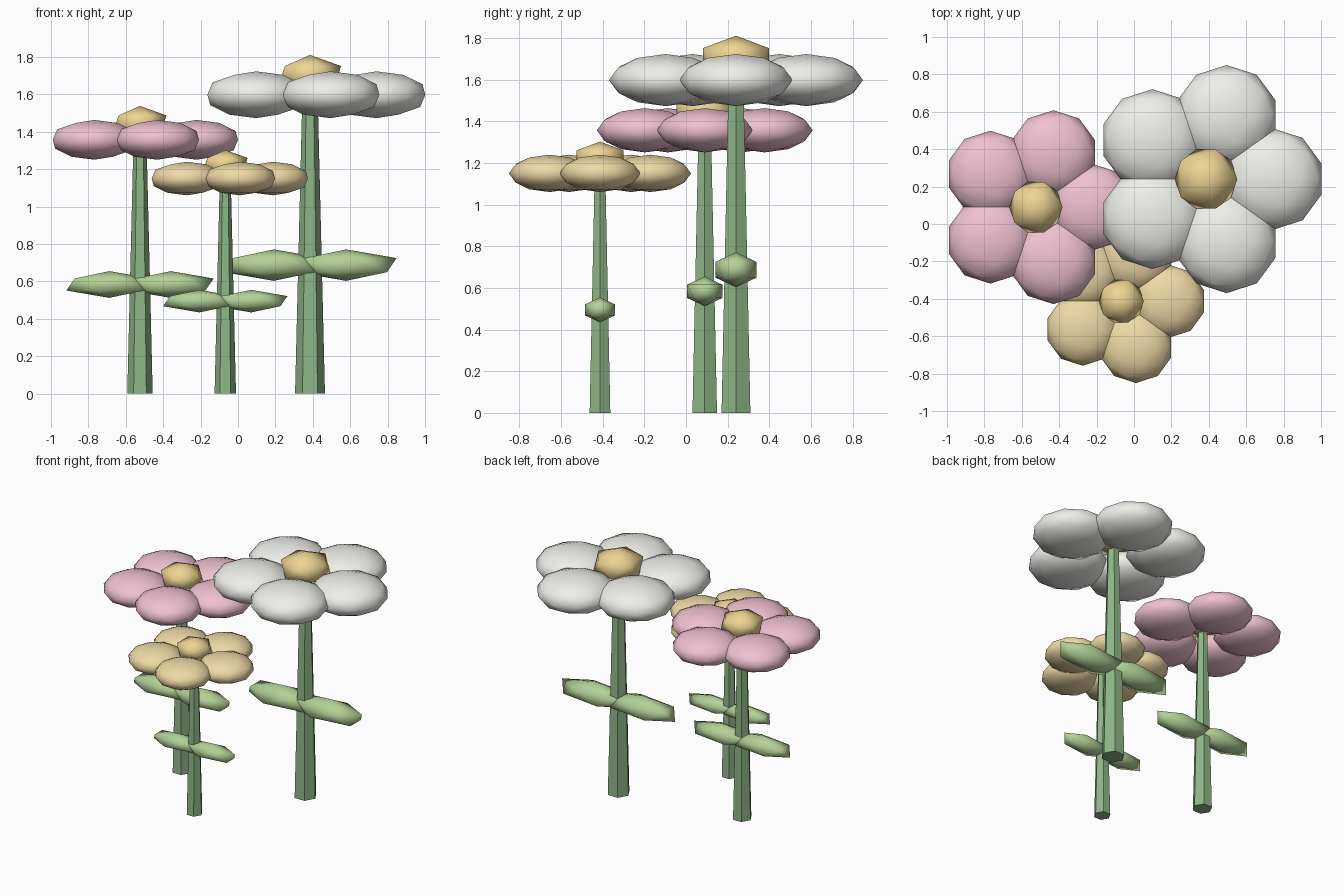
import bpy
from math import cos, sin, pi

if "Cube" in bpy.data.objects:
    bpy.data.objects.remove(bpy.data.objects["Cube"])


def material(name, rgb):
    m = bpy.data.materials.new(name)
    m.diffuse_color = (*rgb, 1)
    m.use_nodes = True
    m.node_tree.nodes["Principled BSDF"].inputs["Base Color"].default_value = m.diffuse_color
    return m


STEM = material("stem_green", (0.27, 0.47, 0.24))
LEAF = material("leaf_green", (0.45, 0.64, 0.31))
HEART = material("heart_gold", (0.86, 0.66, 0.29))
WHITE = material("petal_white", (0.86, 0.86, 0.82))
PINK = material("petal_pink", (0.87, 0.53, 0.64))
YELLOW = material("petal_yellow", (0.86, 0.70, 0.38))


def blob(name, loc, radii, subdiv, mat):
    """Stretched, smooth low-poly icosphere."""
    bpy.ops.mesh.primitive_ico_sphere_add(subdivisions=subdiv, radius=1, location=loc)
    ob = bpy.context.object
    ob.name = name
    ob.scale = radii
    ob.data.materials.append(mat)
    bpy.ops.object.transform_apply(location=False, rotation=False, scale=True)
    bpy.ops.object.shade_smooth()


def stem(name, x, y, r0, r1, h):
    """Tapered hexagonal stalk with a corner on the x axis."""
    verts = [(r * cos(k * pi / 3), r * sin(k * pi / 3), z)
             for r, z in ((r0, 0), (r1, h)) for k in range(6)]
    faces = [(k, (k + 1) % 6, (k + 1) % 6 + 6, k + 6) for k in range(6)]
    faces += [tuple(range(5, -1, -1)), tuple(range(6, 12))]
    me = bpy.data.meshes.new(name)
    me.from_pydata(verts, [], faces)
    me.materials.append(mat := STEM)
    ob = bpy.data.objects.new(name, me)
    ob.location = (x, y, 0)
    bpy.context.collection.objects.link(ob)


def flower(label, x, y, h, s, petal_mat):
    stem(f"{label}_stem", x, y, 0.08 * s, 0.041 * s, h)
    # pair of leaves meeting at the stem
    for side, sx in (("left", -1), ("right", 1)):
        blob(f"{label}_{side}_leaf", (x + sx * 0.193 * s, y, 0.43 * h),
             (0.302 * s, 0.117 * s, 0.084 * s), 1, LEAF)
    # ring of five petals
    for k in range(5):
        a = 2 * pi * k / 5
        blob(f"{label}_petal_{k + 1}",
             (x + 0.355 * s * cos(a), y + 0.355 * s * sin(a), h),
             (0.275 * s, 0.272 * s, 0.125 * s), 2, petal_mat)
    # raised heart
    blob(f"{label}_heart", (x, y, h + 0.105 * s),
         (0.186 * s, 0.186 * s, 0.108 * s), 1, HEART)


flower("white_flower", 0.385, 0.24, 1.598, 1.0, WHITE)
flower("pink_flower", -0.524, 0.09, 1.357, 0.85, PINK)
flower("yellow_flower", -0.068, -0.413, 1.15, 0.717, YELLOW)
